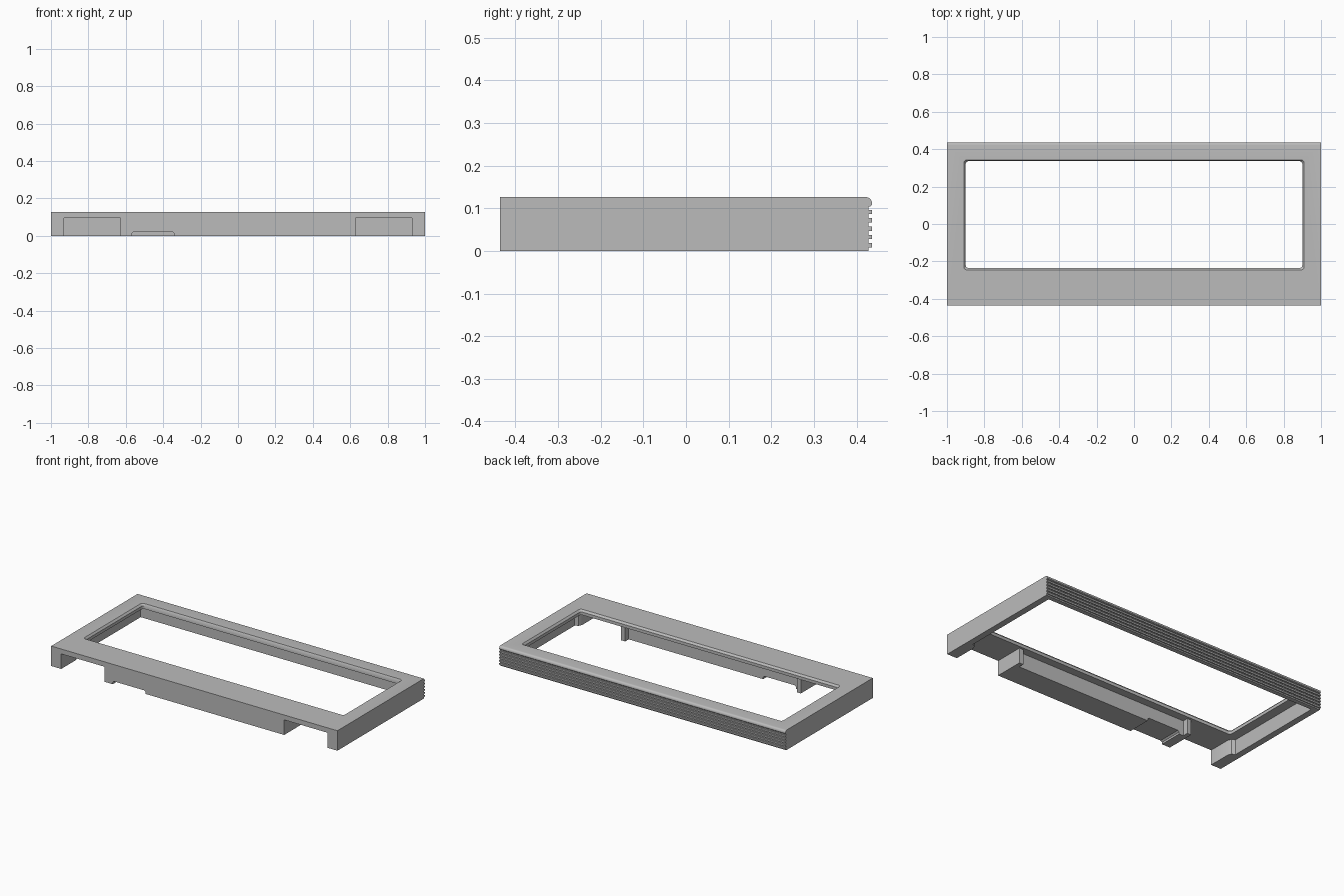
import bpy, bmesh, math

cube = bpy.data.objects.get("Cube")
if cube:
    bpy.data.objects.remove(cube, do_unlink=True)

GREY = (0.5, 0.5, 0.5, 1)
mat = bpy.data.materials.new("plain grey")
mat.use_nodes = True
mat.diffuse_color = GREY
mat.node_tree.nodes["Principled BSDF"].inputs["Base Color"].default_value = GREY


def loft(name, loops):
    """Closed solid through matching loops of 3D points."""
    bm = bmesh.new()
    rings = [[bm.verts.new(p) for p in loop] for loop in loops]
    n = len(rings[0])
    for a, b in zip(rings, rings[1:]):
        for i in range(n):
            j = (i + 1) % n
            bm.faces.new((a[i], a[j], b[j], b[i]))
    bm.faces.new(rings[0][::-1])
    bm.faces.new(rings[-1])
    bmesh.ops.recalc_face_normals(bm, faces=bm.faces)
    mesh = bpy.data.meshes.new(name)
    bm.to_mesh(mesh)
    bm.free()
    mesh.materials.append(mat)
    obj = bpy.data.objects.new(name, mesh)
    bpy.context.collection.objects.link(obj)
    return obj


def prism_z(name, outline, z0, z1):
    return loft(name, [[(x, y, z) for x, y in outline] for z in (z0, z1)])


def rounded_rect(x, y0, y1, z, r=0.015, steps=4):
    pts = []
    corners = [(x - r, y1 - r), (r - x, y1 - r), (r - x, y0 + r), (x - r, y0 + r)]
    for q, (cx, cy) in enumerate(corners):
        for k in range(steps + 1):
            a = math.pi / 2 * (q + k / steps)
            pts.append((cx + r * math.cos(a), cy + r * math.sin(a), z))
    return pts


# Side profile: ribbed back edge with a rounded top rail
FRONT, BACK, GROOVE, TOP = -0.436, 0.436, 0.428, 0.126
profile = [(FRONT, 0), (GROOVE, 0)]
for i in range(5):
    z = 0.008 + 0.0195 * i
    profile += [(GROOVE, z), (BACK, z), (BACK, z + 0.01), (GROOVE, z + 0.01)]
profile += [(GROOVE, 0.104), (BACK - 0.004, 0.104), (BACK, 0.108)]
R = 0.014
for k in range(7):
    a = math.pi / 2 * k / 6
    profile.append((BACK - R + R * math.cos(a), TOP - R + R * math.sin(a)))
profile.append((FRONT, TOP))
frame = loft("frame", [[(x, y, z) for y, z in profile] for x in (-1, 1)])

# Hollow underside: front bays, recessed centre wall and thin outer walls
half = [(0.6, -0.285), (0.6, -0.25), (0.628, -0.25), (0.628, -0.5), (0.93, -0.5),
        (0.93, -0.29), (0.939, -0.27), (0.96, -0.26), (0.96, 0.4)]
outline = half + [(-x, y) for x, y in reversed(half)]
hollow = prism_z("hollow_cutter", outline, -0.1, 0.095)

# Window opening with a chamfered rim
window = loft("window_cutter", [
    rounded_rect(0.9, -0.235, 0.336, 0.05),
    rounded_rect(0.9, -0.235, 0.336, 0.114),
    rounded_rect(0.91, -0.245, 0.342, TOP),
    rounded_rect(0.91, -0.245, 0.342, 0.2)])

# Shallow chamfered slot under the front wall
slot_xz = [(-0.57, -0.05), (-0.57, 0.012), (-0.56, 0.02),
           (-0.35, 0.02), (-0.34, 0.012), (-0.34, -0.05)]
slot = loft("slot_cutter", [[(x, y, z) for x, z in slot_xz] for y in (-0.5, -0.2)])

for cutter in (hollow, window, slot):
    mod = frame.modifiers.new(cutter.name, 'BOOLEAN')
    mod.operation = 'DIFFERENCE'
    mod.solver = 'EXACT'
    mod.object = cutter
    cutter.hide_render = True
    cutter.hide_set(True)

# Apply the cuts, then smooth only the small curves
bpy.context.view_layer.objects.active = frame
frame.select_set(True)
for mod in list(frame.modifiers):
    bpy.ops.object.modifier_apply(modifier=mod.name)
for cutter in (hollow, window, slot):
    bpy.data.objects.remove(cutter, do_unlink=True)
bpy.ops.object.shade_smooth_by_angle(angle=math.radians(30))
